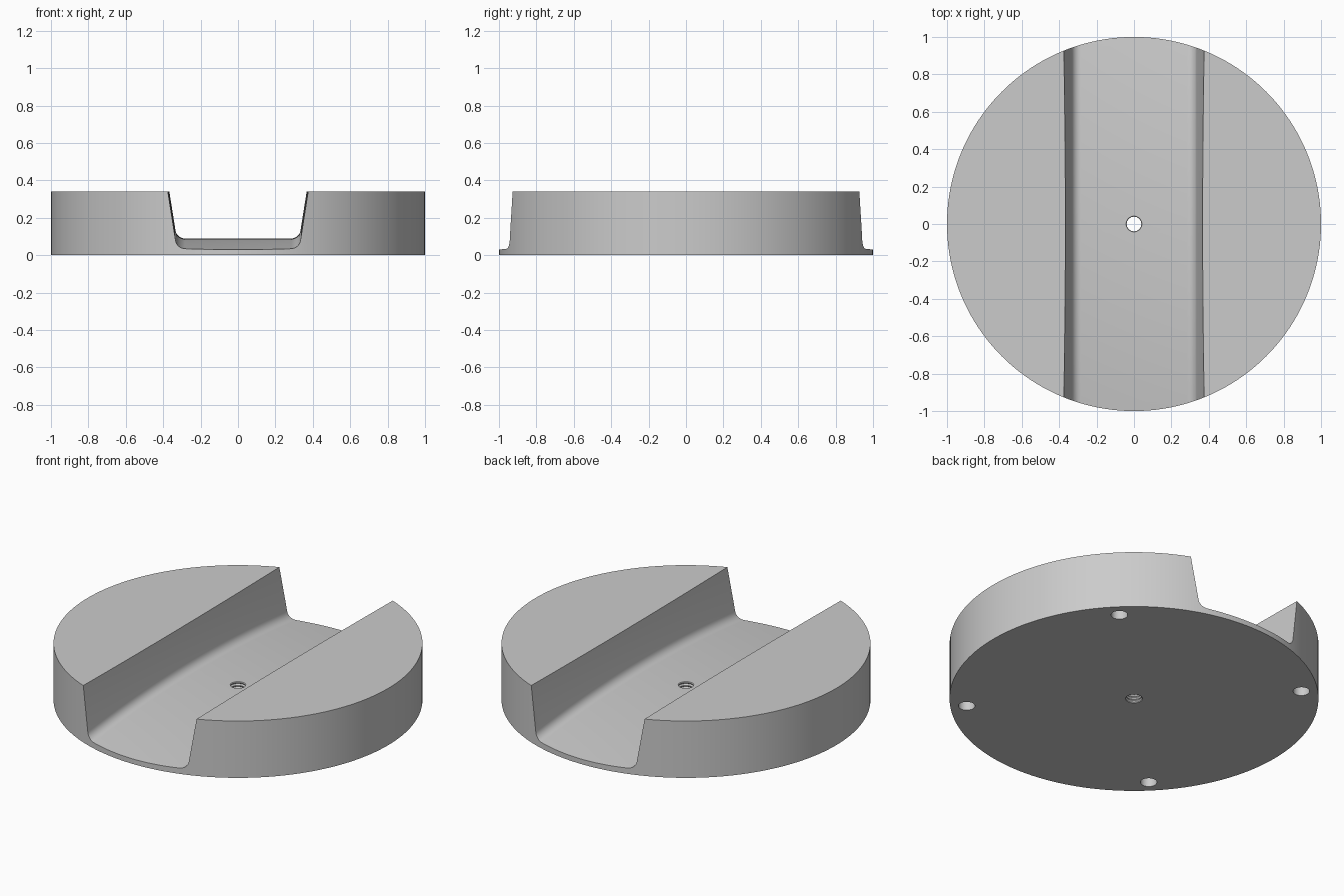
import bpy, bmesh, math

if "Cube" in bpy.data.objects:
    bpy.data.objects.remove(bpy.data.objects["Cube"])

HEIGHT = 0.34
FLOOR = 0.09      # channel floor height at the centre
DROP = 0.06       # how far the floor falls towards the rim
LEAN = math.radians(9)


def make_object(name, bm):
    bmesh.ops.recalc_face_normals(bm, faces=bm.faces)
    mesh = bpy.data.meshes.new(name)
    bm.to_mesh(mesh)
    bm.free()
    ob = bpy.data.objects.new(name, mesh)
    bpy.context.collection.objects.link(ob)
    return ob


def lathe(name, profile, segments, x=0, y=0):
    """Closed solid turned from (radius, z) points, capped at both ends."""
    bm = bmesh.new()
    rings = []
    for r, z in profile:
        angles = [2 * math.pi * i / segments for i in range(segments)]
        rings.append([bm.verts.new((x + r * math.cos(a), y + r * math.sin(a), z)) for a in angles])
    for a, b in zip(rings, rings[1:]):
        for i in range(segments):
            j = (i + 1) % segments
            bm.faces.new((a[i], a[j], b[j], b[i]))
    bm.faces.new(rings[0])
    bm.faces.new(rings[-1])
    return make_object(name, bm)


def channel(name):
    """Channel section with filleted corners, swept over a crowned floor."""
    fillet, steps = 0.05, 8
    corner = 0.367 - math.tan(LEAN) * (HEIGHT - FLOOR)
    cx = corner - fillet / math.tan((math.pi / 2 + LEAN) / 2)
    half = []
    for i in range(steps + 1):
        a = -math.pi / 2 + (math.pi / 2 - LEAN) * i / steps
        half.append((cx + fillet * math.cos(a), FLOOR + fillet + fillet * math.sin(a)))
    half.append((0.367 + math.tan(LEAN) * 0.2, HEIGHT + 0.2))
    section = half + [(-x, z) for x, z in reversed(half)]
    bm = bmesh.new()
    rows = []
    for k in range(45):
        y = -1.1 + 2.2 * k / 44
        rows.append([bm.verts.new((x, y, z - DROP * y * y)) for x, z in section])
    n = len(section)
    for a, b in zip(rows, rows[1:]):
        for i in range(n):
            j = (i + 1) % n
            bm.faces.new((a[i], a[j], b[j], b[i]))
    bm.faces.new(rows[0])
    bm.faces.new(rows[-1])
    return make_object(name, bm)


# Round base
base = lathe("round_base", [(1, 0), (1, HEIGHT)], 160)

# Channel across the base
cutters = [channel("channel_cutter")]

# Threaded hole through the middle
thread, z = [(0.046, -0.02)], 0.004
while z < 0.085:
    thread += [(0.046, z), (0.039, z + 0.007), (0.039, z + 0.011)]
    z += 0.018
thread += [(0.046, z - 0.001), (0.046, 0.15)]
cutters.append(lathe("thread_cutter", thread, 32))

# Four blind holes in the underside
for sx in (-1, 1):
    for sy in (-1, 1):
        cutters.append(lathe("foot_hole_cutter", [(0.045, -0.05), (0.045, 0.1)], 32,
                             0.644 * sx, 0.644 * sy))

bpy.context.view_layer.objects.active = base
base.select_set(True)
for cutter in cutters:
    mod = base.modifiers.new("cut", 'BOOLEAN')
    mod.operation = 'DIFFERENCE'
    mod.solver = 'EXACT'
    mod.object = cutter
    bpy.ops.object.modifier_apply(modifier=mod.name)
    bpy.data.objects.remove(cutter)

# Colour and shading
grey = bpy.data.materials.new("light grey")
grey.diffuse_color = (0.6, 0.6, 0.6, 1)
grey.use_nodes = True
grey.node_tree.nodes["Principled BSDF"].inputs["Base Color"].default_value = grey.diffuse_color
base.data.materials.clear()
base.data.materials.append(grey)
for p in base.data.polygons:
    p.material_index = 0
bpy.ops.object.shade_smooth_by_angle(angle=math.radians(30))
